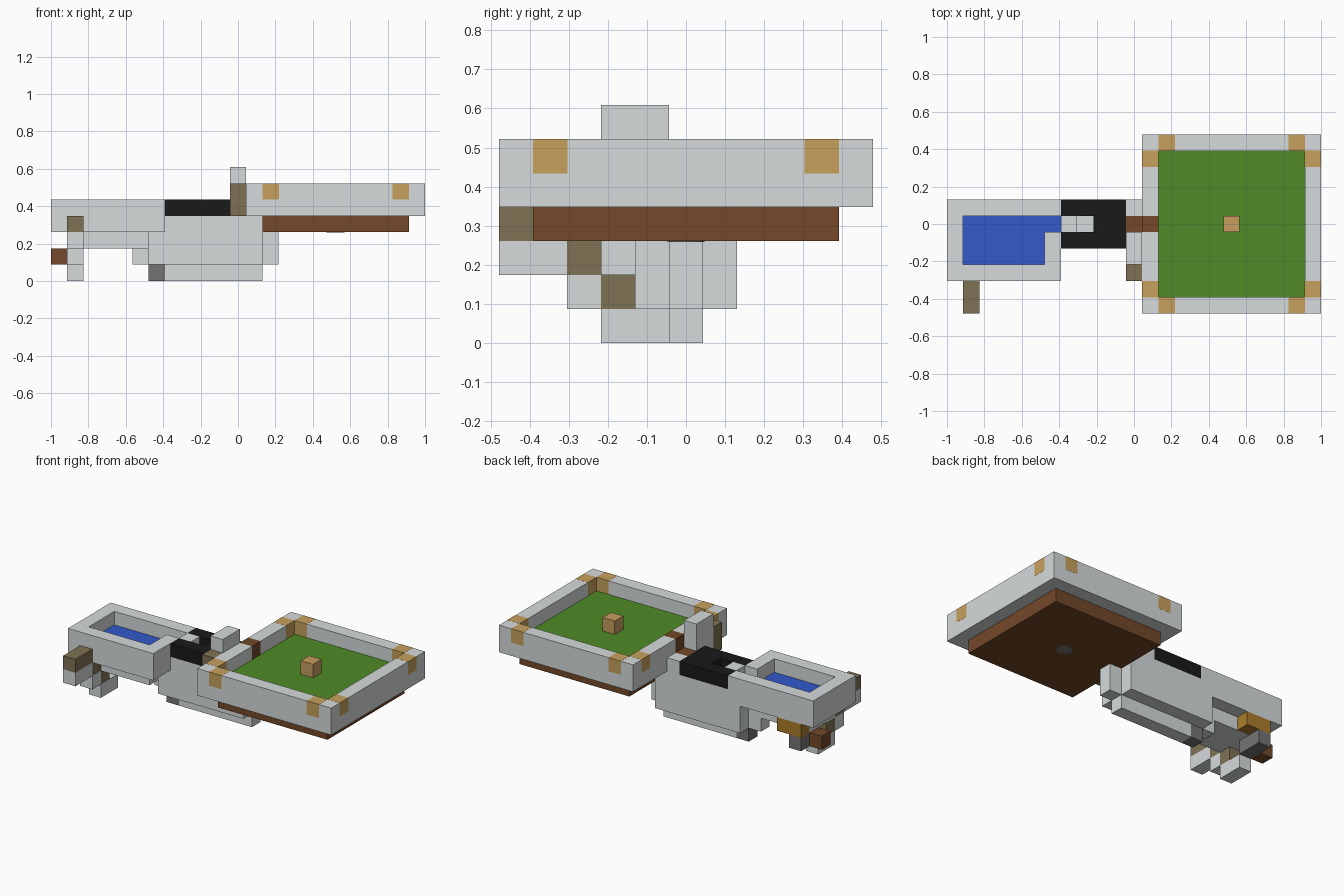
import bpy
import bmesh
from mathutils import Vector

cube = bpy.data.objects.get("Cube")
if cube:
    bpy.data.objects.remove(cube, do_unlink=True)

U = 2 / 23                       # one building block
ORIGIN = Vector((-11.5, -5.5, 0))


def material(name, rgb):
    lin = [((c / 255 + 0.055) / 1.055) ** 2.4 for c in rgb] + [1]
    mat = bpy.data.materials.new(name)
    mat.use_nodes = True
    mat.diffuse_color = lin
    mat.node_tree.nodes["Principled BSDF"].inputs["Base Color"].default_value = lin
    return mat


stone = material("stone grey", (214, 219, 219))
slate = material("dark grey", (116, 116, 116))
grass = material("grass green", (80, 139, 39))
water = material("water blue", (51, 88, 202))
soil = material("soil brown", (115, 72, 41))
tan = material("tan", (199, 161, 92))
wood = material("light wood", (199, 157, 96))
olive = material("olive", (127, 113, 84))
amber = material("amber", (172, 124, 43))
black = material("black", (25, 25, 25))


def blocks(name, mat, *boxes, grow=0.0):
    """One object made of boxes, each (x0, x1, y0, y1, z0, z1) in blocks."""
    bm = bmesh.new()
    for x0, x1, y0, y1, z0, z1 in boxes:
        lo, hi = Vector((x0, y0, z0)), Vector((x1, y1, z1))
        size = (hi - lo) * U + Vector((grow, grow, grow)) * 2
        mid = ((lo + hi) / 2 + ORIGIN) * U
        new = bmesh.ops.create_cube(bm, size=1)["verts"]
        for v in new:
            v.co = Vector(a * b for a, b in zip(v.co, size)) + mid
    mesh = bpy.data.meshes.new(name)
    bm.to_mesh(mesh)
    bm.free()
    mesh.materials.append(mat)
    obj = bpy.data.objects.new(name, mesh)
    bpy.context.collection.objects.link(obj)
    return obj


# Walled garden
blocks("garden_wall", stone,
       (12, 23, 0, 1, 4, 6), (12, 23, 10, 11, 4, 6), (22, 23, 1, 10, 4, 6),
       (12, 13, 1, 5, 4, 6), (12, 13, 6, 10, 4, 6))
lawn = blocks("garden_bed", soil, (13, 22, 1, 10, 3, 5))
lawn.data.materials.append(grass)
for face in lawn.data.polygons:
    if face.normal.z > 0.5:
        face.material_index = 1
blocks("garden_post", wood, (17, 18, 5, 6, 5, 6))

# Tan blocks beside each garden corner
accents = []
for a in (1, 9):
    accents += [(x, x + 1, a, a + 1, 5, 6) for x in (12, 22)]
for x in (13, 21):
    accents += [(x, x + 1, y, y + 1, 5, 6) for y in (0, 10)]
blocks("corner_accents", tan, *accents, grow=0.0006)

# Round plate under the garden
bpy.ops.mesh.primitive_cylinder_add(vertices=24, radius=U * 0.55, depth=0.004,
                                    location=((17.5 - 11.5) * U, 0, 3 * U))
drain = bpy.context.object
drain.name = "underside_plate"
drain.data.materials.append(slate)

# Steps and pillar where the garden meets the body
blocks("gate_steps", soil, (11, 12, 5, 6, 4, 5), (12, 13, 5, 6, 5, 6))
blocks("gate_step_base", stone, (12, 13, 5, 6, 4, 5))
blocks("gate_pillar", stone, (11, 12, 3, 5, 4, 7))
blocks("gate_low_block", stone, (11, 12, 6, 7, 4, 5))
blocks("gate_buttress", olive, (11, 12, 2, 3, 4, 6))

# Central body
blocks("body", stone, (6, 13, 4, 7, 1, 3), (7, 13, 4, 7, 3, 4))
blocks("body_end", stone, (13, 14, 5, 6, 1, 3))
blocks("body_keel", stone, (7, 13, 5, 6, 0, 1))
blocks("keel_tip", slate, (6, 7, 5, 6, 0, 1))
blocks("body_bracket", stone, (5, 6, 5, 6, 1, 2))

# Dark roof with a spout slot
blocks("roof", black, (9, 11, 4, 7, 4, 5), (7, 9, 4, 5, 4, 5), (7, 9, 6, 7, 4, 5))
blocks("spout", stone, (7, 8, 5, 6, 4, 5))

# Pool
blocks("pool_wall", stone,
       (0, 7, 2, 3, 3, 5), (0, 7, 6, 7, 3, 5), (0, 1, 3, 6, 3, 5), (6, 7, 3, 5, 3, 5))
blocks("pool_floor", stone, (1, 6, 3, 6, 2, 3))
blocks("pool_water", water, (1, 6, 3, 6, 3, 4), (6, 7, 5, 6, 3, 4))

# Stair passing under the pool
blocks("stair_treads", olive,
       (1, 2, 0, 2, 3, 4), (1, 2, 2, 3, 2, 3), (1, 2, 3, 4, 1, 2))
blocks("stair_supports", stone,
       (1, 2, 0, 2, 2, 3), (1, 2, 2, 3, 1, 2), (1, 2, 3, 5, 0, 1))
blocks("stair_landing", slate, (1, 2, 5, 7, 1, 2))
blocks("stair_turn", soil, (0, 1, 5, 6, 1, 2))
blocks("stair_exit", amber, (1, 3, 6, 7, 2, 3))
